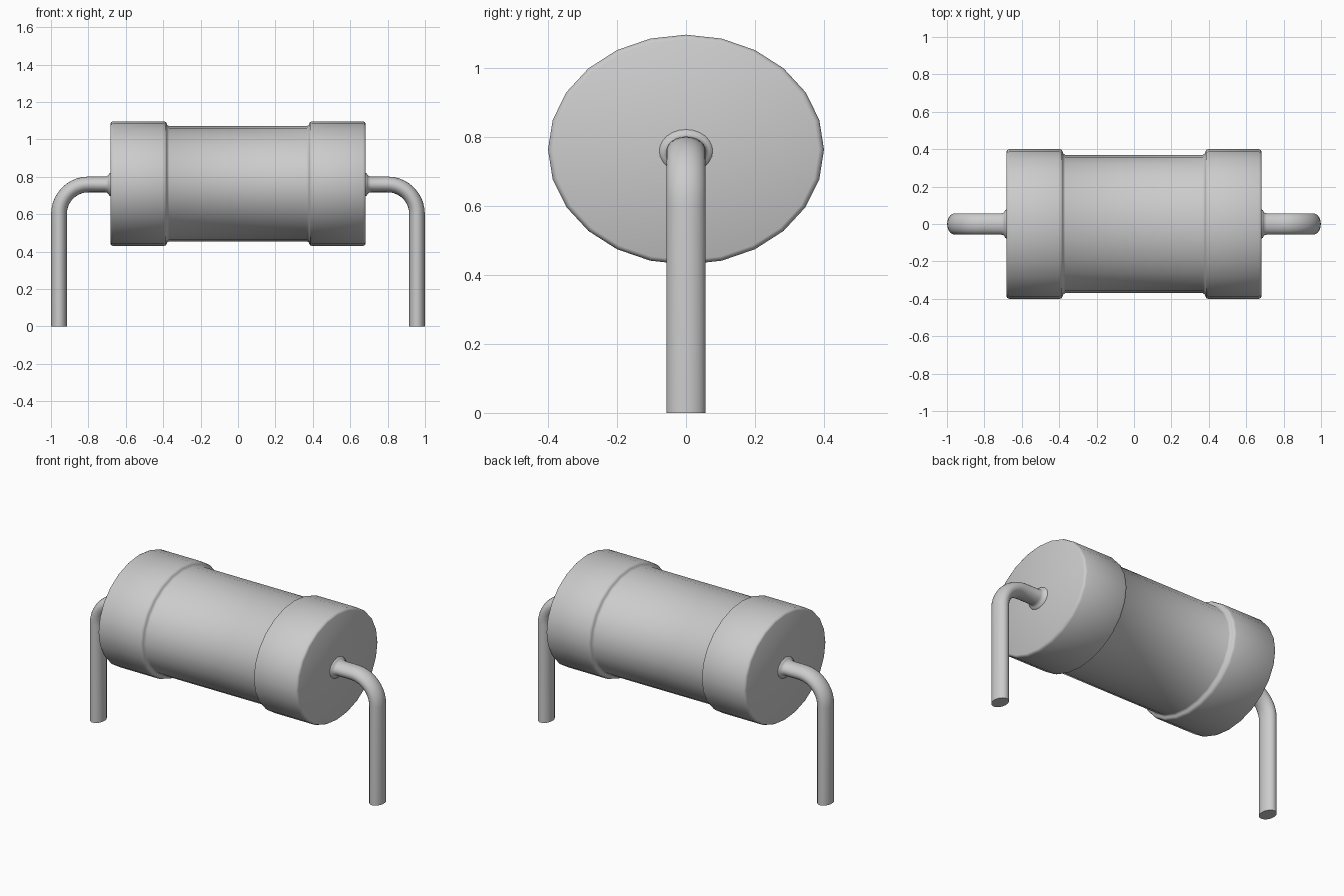
import bpy, bmesh
from math import sin, cos, pi

cube = bpy.data.objects.get("Cube")
if cube:
    bpy.data.objects.remove(cube)

grey = bpy.data.materials.new("plain grey")
grey.use_nodes = True
grey.diffuse_color = (0.6, 0.6, 0.6, 1)
grey.node_tree.nodes["Principled BSDF"].inputs["Base Color"].default_value = (0.6, 0.6, 0.6, 1)


def sweep(name, stations, sides, cap_start=True):
    """Skin oval rings: each station is x, z, heading, in-plane radius, depth radius."""
    bm = bmesh.new()
    rings = []
    for x, z, heading, r, depth in stations:
        ring = []
        for i in range(sides):
            a = 2 * pi * i / sides
            ring.append(bm.verts.new((x + r * cos(a) * sin(heading), depth * sin(a),
                                      z + r * cos(a) * cos(heading))))
        rings.append(ring)
    for a, b in zip(rings, rings[1:]):
        for i in range(sides):
            j = (i + 1) % sides
            bm.faces.new((a[i], a[j], b[j], b[i]))
    if cap_start:
        bm.faces.new(rings[0])
    bm.faces.new(rings[-1])
    bmesh.ops.recalc_face_normals(bm, faces=bm.faces[:])
    mesh = bpy.data.meshes.new(name)
    bm.to_mesh(mesh)
    bm.free()
    mesh.materials.append(grey)
    obj = bpy.data.objects.new(name, mesh)
    bpy.context.collection.objects.link(obj)
    bpy.ops.object.select_all(action='DESELECT')
    obj.select_set(True)
    bpy.context.view_layer.objects.active = obj
    bpy.ops.object.shade_smooth_by_angle(angle=pi / 4)
    return obj


# Body: slim barrel with a wider rounded cap at each end
AXIS = 0.763
half = [(0.683, 0.385), (0.679, 0.394), (0.668, 0.4), (0.398, 0.4),
        (0.386, 0.396), (0.381, 0.386), (0.378, 0.376), (0.368, 0.37)]
profile = half + [(-x, r) for x, r in reversed(half)]
sweep("body", [(x, AXIS, 0, r * 0.833, r) for x, r in profile], 24)

# Wire leads: flared root, straight run, quarter bend, straight drop
BEND_X, BEND_Z, BEND_R = 0.8, 0.602, 0.157
THICK, DEPTH = 0.042, 0.057
for side, name in ((1, "left_lead"), (-1, "right_lead")):
    path = [(x, BEND_Z + BEND_R, 0, THICK + flare, DEPTH + flare)
            for x, flare in ((0.68, 0.022), (0.688, 0.018), (0.692, 0.01),
                             (0.699, 0.003), (0.71, 0))]
    for i in range(11):
        a = pi / 2 * i / 10
        path.append((BEND_X + BEND_R * sin(a), BEND_Z + BEND_R * cos(a), a, THICK, DEPTH))
    path.append((BEND_X + BEND_R, 0, pi / 2, THICK, DEPTH))
    sweep(name, [(side * x, z, side * a, r, d) for x, z, a, r, d in path], 24, False)
